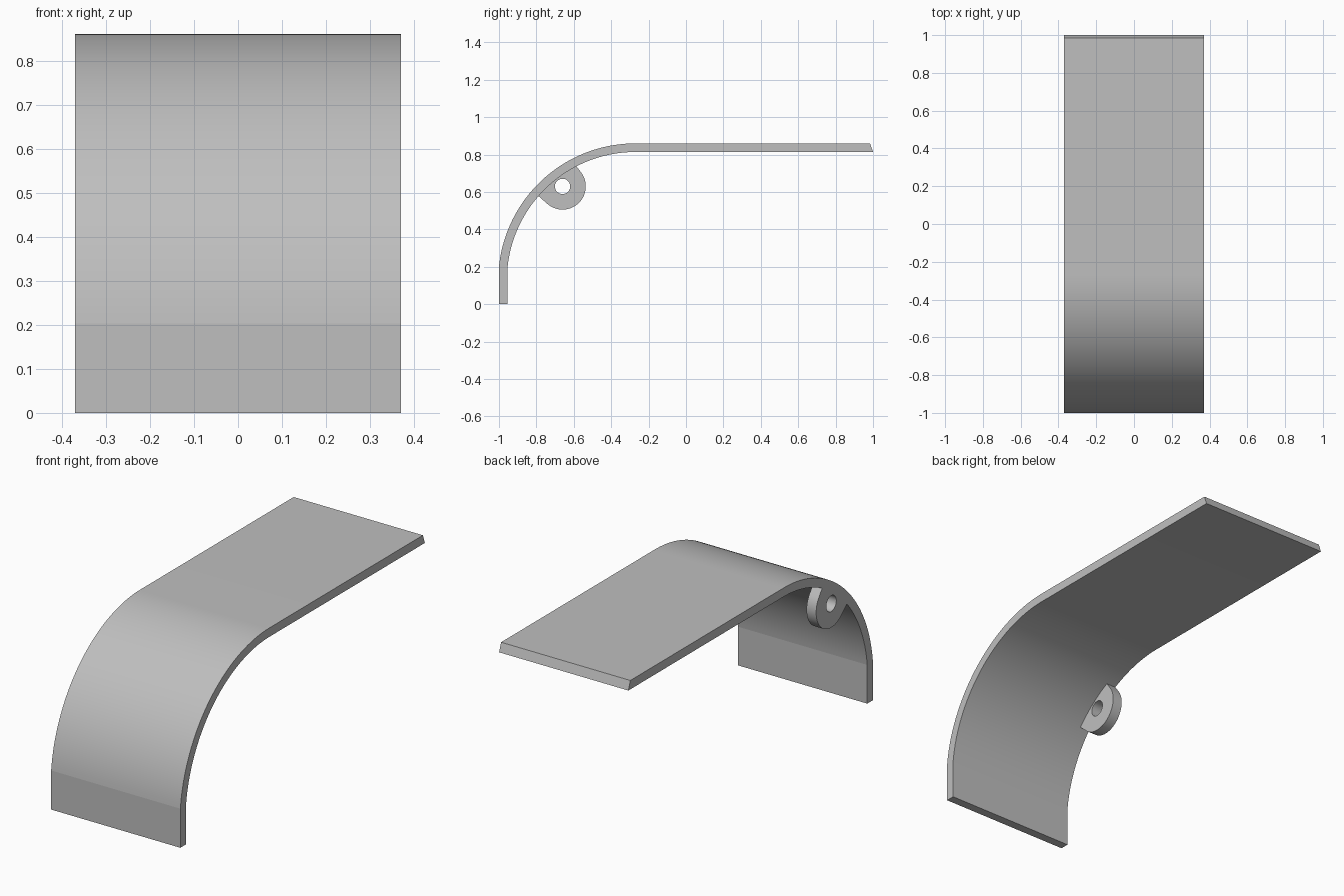
import bpy, bmesh
from math import sin, cos, acos, atan2, hypot, radians, pi

cube = bpy.data.objects.get("Cube")
if cube:
    bpy.data.objects.remove(cube, do_unlink=True)

grey = bpy.data.materials.new("plain_grey")
grey.use_nodes = True
COLOUR = (0.52, 0.52, 0.52, 1)
grey.diffuse_color = COLOUR
grey.node_tree.nodes["Principled BSDF"].inputs["Base Color"].default_value = COLOUR


def arc(centre, radius, start, end, steps):
    """Points (y, z) along a circular arc."""
    angles = [start + (end - start) * i / steps for i in range(steps + 1)]
    return [(centre[0] + radius * cos(a), centre[1] + radius * sin(a)) for a in angles]


def extrude_profile(name, loops, x_min, x_max, smooth_angle):
    """Extrude closed side profiles across x; inner loops become holes."""
    curve = bpy.data.curves.new(name, 'CURVE')
    curve.dimensions = '2D'
    curve.fill_mode = 'BOTH'
    curve.extrude = (x_max - x_min) / 2
    for loop in loops:
        spline = curve.splines.new('POLY')
        spline.points.add(len(loop) - 1)
        for point, (y, z) in zip(spline.points, loop):
            point.co = (y, z, 0, 1)
        spline.use_cyclic_u = True
    obj = bpy.data.objects.new(name, curve)
    obj.rotation_euler = (pi / 2, 0, pi / 2)
    obj.location.x = (x_min + x_max) / 2
    bpy.context.collection.objects.link(obj)
    bpy.ops.object.select_all(action='DESELECT')
    obj.select_set(True)
    bpy.context.view_layer.objects.active = obj
    bpy.ops.object.convert(target='MESH')
    obj = bpy.context.object
    bm = bmesh.new()
    bm.from_mesh(obj.data)
    bmesh.ops.remove_doubles(bm, verts=bm.verts, dist=0.0001)
    bmesh.ops.recalc_face_normals(bm, faces=bm.faces)
    bm.to_mesh(obj.data)
    bm.free()
    obj.data.materials.clear()
    obj.data.materials.append(grey)
    bpy.ops.object.shade_smooth_by_angle(angle=radians(smooth_angle))
    return obj


HALF_WIDTH = 0.37
TOP, THICK = 0.86, 0.046
BEND, OUTER = (-0.27, 0.126), 0.734
INNER = OUTER - THICK

# Bent plate: short upright wall, large bend, long flat top with a slanted end
outer_start = pi - acos((1 + BEND[0]) / OUTER)
inner_start = pi - acos((1 - THICK + BEND[0]) / INNER)
plate = [(-1, 0)] + arc(BEND, OUTER, outer_start, pi / 2, 48)
plate += [(0.984, TOP), (1, TOP - THICK)]
plate += arc(BEND, INNER, pi / 2, inner_start, 48) + [(THICK - 1, 0)]
extrude_profile("bent_plate", [plate], -HALF_WIDTH, HALF_WIDTH, 4)

# Pierced lug: rounded tab with tangent flanks running into the bend
EYE, EYE_RADIUS = (-0.66, 0.63), 0.124
seat = arc(BEND, INNER + 0.002, radians(117.3), radians(138.9), 12)


def tangent_angle(point, side):
    dy, dz = point[0] - EYE[0], point[1] - EYE[1]
    return atan2(dz, dy) + side * acos(EYE_RADIUS / hypot(dy, dz))


low = tangent_angle(seat[-1], 1) % (2 * pi)
high = tangent_angle(seat[0], -1) + 2 * pi
tab = seat + arc(EYE, EYE_RADIUS, low, high, 32)
hole = arc(EYE, 0.041, 0, 2 * pi, 32)[:-1]
extrude_profile("pierced_lug", [tab, hole], -HALF_WIDTH, -0.315, 30)
